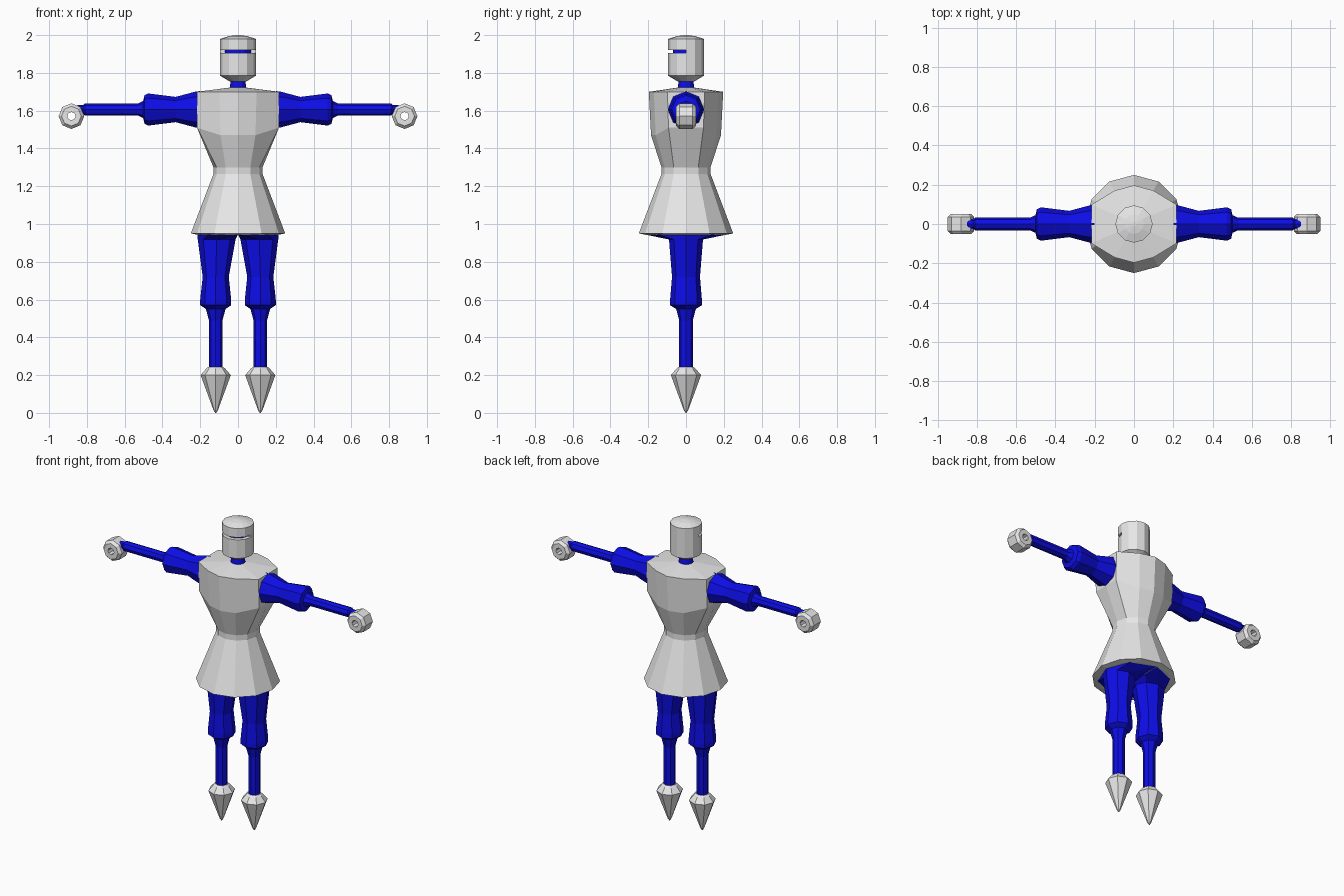
import bpy, bmesh, math

if "Cube" in bpy.data.objects:
    bpy.data.objects.remove(bpy.data.objects["Cube"])


def material(name, colour):
    m = bpy.data.materials.new(name)
    m.diffuse_color = (*colour, 1)
    m.use_nodes = True
    m.node_tree.nodes["Principled BSDF"].inputs["Base Color"].default_value = m.diffuse_color
    return m


GREY = material("light_grey", (0.8, 0.8, 0.8))
BLUE = material("deep_blue", (0.004, 0.004, 0.8))


def circle(n, rx, ry=None):
    ry = rx if ry is None else ry
    return [(rx * math.cos(k * math.tau / n), ry * math.sin(k * math.tau / n)) for k in range(n)]


def loft(name, rings, mat, mirror=False, closed=False):
    """Skin a list of point rings; cap the ends, or join them when closed."""
    bm = bmesh.new()
    vs = [[bm.verts.new(p) for p in ring] for ring in rings]
    n = len(vs[0])
    pairs = list(zip(vs, vs[1:])) + ([(vs[-1], vs[0])] if closed else [])
    for a, b in pairs:
        for i in range(n):
            j = (i + 1) % n
            bm.faces.new((a[i], a[j], b[j], b[i]))
    if not closed:
        bm.faces.new(vs[0])
        bm.faces.new(vs[-1])
    bmesh.ops.recalc_face_normals(bm, faces=bm.faces)
    me = bpy.data.meshes.new(name)
    bm.to_mesh(me)
    bm.free()
    me.materials.append(mat)
    ob = bpy.data.objects.new(name, me)
    bpy.context.collection.objects.link(ob)
    if mirror:
        ob.modifiers.new("mirror", 'MIRROR').use_axis = (True, False, False)
    return ob


def upright(n, profile, cx=0):
    """Rings along z from (z, r) pairs."""
    return [[(cx + x, y, z) for x, y in circle(n, r)] for z, r in profile]


# Head: lower part, cap, back half of the visor band and blue core in the slit
R = 0.095
loft("head_lower", upright(12, [(1.755, 0.045), (1.785, R), (1.906, R)]), GREY)
loft("head_cap", upright(12, [(1.922, R), (1.98, R), (1.994, 0.05), (2.0, 0.012)]), GREY)
loft("head_back_band", [[(x, y, z) for x, y in circle(12, R)[:7]] for z in (1.906, 1.922)], GREY)
loft("visor_core", upright(12, [(1.9, 0.07), (1.93, 0.07)]), BLUE)
loft("neck", upright(12, [(1.70, 0.046), (1.735, 0.042), (1.765, 0.036)]), BLUE)

# Tunic: chest rings are squared off where the arms join
rings = []
for z, r, lift in ((1.722, 0.045, None), (1.70, 0.197, 0), (1.47, 0.185, 0.04),
                   (1.30, 0.13, None), (1.265, 0.13, None), (0.95, 0.25, None),
                   (0.943, 0.215, None)):
    ring = []
    for x, y in circle(12, r):
        side = lift is not None and abs(x) > 0.8 * r
        ring.append((math.copysign(0.217, x), y, z + lift) if side else (x, y, z))
    rings.append(ring)
loft("tunic", rings, GREY)

# Legs: half-disc hip at the top, then thigh, knee cuff and shin
hip = [(0.215, 0), (0.155, 0.15), (0.0, 0.215), (0.0, 0.1),
       (0.0, 0.0), (0.0, -0.1), (0.0, -0.215), (0.155, -0.15)]
rings = [[(x, y, 0.944) for x, y in hip]]
for z, cx, rx, ry in ((0.918, 0.113, 0.1, 0.09), (0.72, 0.118, 0.069, 0.074),
                      (0.60, 0.118, 0.082, 0.084), (0.57, 0.118, 0.082, 0.084),
                      (0.55, 0.118, 0.052, 0.052), (0.49, 0.118, 0.036, 0.036),
                      (0.235, 0.118, 0.036, 0.036)):
    rings.append([(cx + x, y, z) for x, y in circle(8, rx, ry)])
loft("leg", rings, BLUE, mirror=True)

# Pointed feet
loft("foot", upright(8, [(0.243, 0.04), (0.235, 0.05), (0.2, 0.08), (0.015, 0.012), (0.0, 0.003)], 0.118),
     GREY, mirror=True)

# Arms: shoulder, elbow cuff, forearm and wrist along x
arm = ((0.2, 0.098), (0.225, 0.095), (0.33, 0.067), (0.475, 0.085), (0.495, 0.075),
       (0.502, 0.045), (0.53, 0.032), (0.81, 0.032), (0.82, 0.024), (0.85, 0.024))
loft("arm", [[(x, a, 1.606 + b) for a, b in circle(8, r)] for x, r in arm], BLUE, mirror=True)

# Hands: bevelled eight-sided grips with a hole through them
grip = ((0.022, -0.052), (0.052, -0.052), (0.068, -0.035),
        (0.068, 0.035), (0.052, 0.052), (0.022, 0.052))
loft("hand", [[(0.882 + a, y, 1.571 + b) for a, b in circle(8, r)] for r, y in grip],
     GREY, mirror=True, closed=True)
